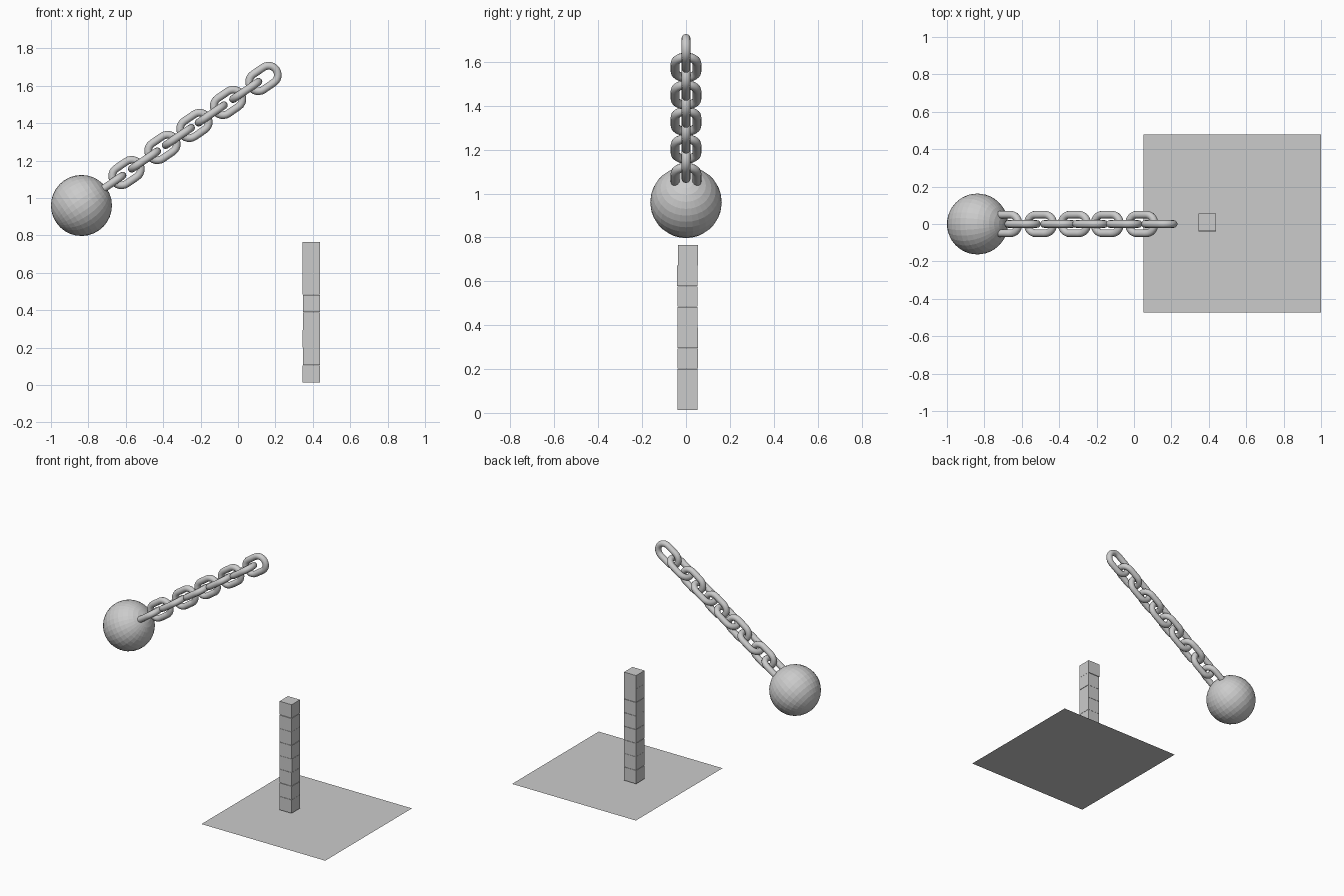
import bpy, bmesh
from math import sin, cos, pi, radians
from mathutils import Matrix, Vector

if "Cube" in bpy.data.objects:
    bpy.data.objects.remove(bpy.data.objects["Cube"])

TILT = radians(34.4)   # slope of the swinging chain
ROD, BEND, STRAIGHT = 0.0205, 0.0495, 0.033


def finish(name, bm, smooth=False):
    bmesh.ops.recalc_face_normals(bm, faces=bm.faces)
    me = bpy.data.meshes.new(name)
    bm.to_mesh(me)
    bm.free()
    for p in me.polygons:
        p.use_smooth = smooth
    ob = bpy.data.objects.new(name, me)
    bpy.context.collection.objects.link(ob)
    return ob


def chain_link(name, x, z, upright):
    """Round rod swept along a stadium-shaped loop."""
    bm = bmesh.new()
    rings = []
    steps, sides = 12, 12
    for end in (0, 1):
        for i in range(steps + 1):
            a = -pi / 2 + pi * i / steps + end * pi
            out = Vector((cos(a), sin(a), 0))
            c = out * BEND + Vector((STRAIGHT * (1 - 2 * end), 0, 0))
            rings.append([bm.verts.new(c + out * ROD * cos(2 * pi * j / sides)
                                       + Vector((0, 0, ROD * sin(2 * pi * j / sides))))
                          for j in range(sides)])
    for i, r in enumerate(rings):
        n = rings[(i + 1) % len(rings)]
        for j in range(sides):
            k = (j + 1) % sides
            bm.faces.new((r[j], n[j], n[k], r[k]))
    ob = finish(name, bm, True)
    roll = Matrix.Rotation(pi / 2 if upright else 0, 4, 'X')
    ob.matrix_world = Matrix.Translation((x, 0, z)) @ Matrix.Rotation(-TILT, 4, 'Y') @ roll


# wrecking ball, pole pointing along the chain
bm = bmesh.new()
bmesh.ops.create_uvsphere(bm, u_segments=32, v_segments=16, radius=0.163)
ball = finish("wrecking_ball", bm)
ball.matrix_world = Matrix.Translation((-0.837, 0, 0.96)) @ Matrix.Rotation(pi / 2 - TILT, 4, 'Y')

# chain: upright links with flat links between them
upright = [(-0.596, 1.136), (-0.404, 1.270), (-0.233, 1.388), (-0.053, 1.511), (0.136, 1.639)]
prev = (-0.775, 1.010)
for i, (x, z) in enumerate(upright):
    chain_link(f"chain_link_flat_{i + 1}", (x + prev[0]) / 2, (z + prev[1]) / 2, False)
    chain_link(f"chain_link_upright_{i + 1}", x, z, True)
    prev = (x, z)

# tower of slightly misaligned blocks
SIZE = 0.0925
shifts = [(0, 0), (0.001, 0), (0, 0.001), (0.001, 0.001),
          (0.001, 0), (-0.001, 0), (0, -0.001), (-0.001, 0.002)]
for i, (dx, dy) in enumerate(shifts):
    bm = bmesh.new()
    bmesh.ops.create_cube(bm, size=SIZE)
    block = finish(f"tower_block_{i + 1}", bm)
    block.location = (0.392 + dx, 0.007 + dy, 0.013 + SIZE / 2 + i * 0.0942)

# floor sheet
bm = bmesh.new()
bmesh.ops.create_grid(bm, x_segments=1, y_segments=1, size=0.475)
floor = finish("floor_sheet", bm)
floor.location = (0.525, 0.003, 0)
